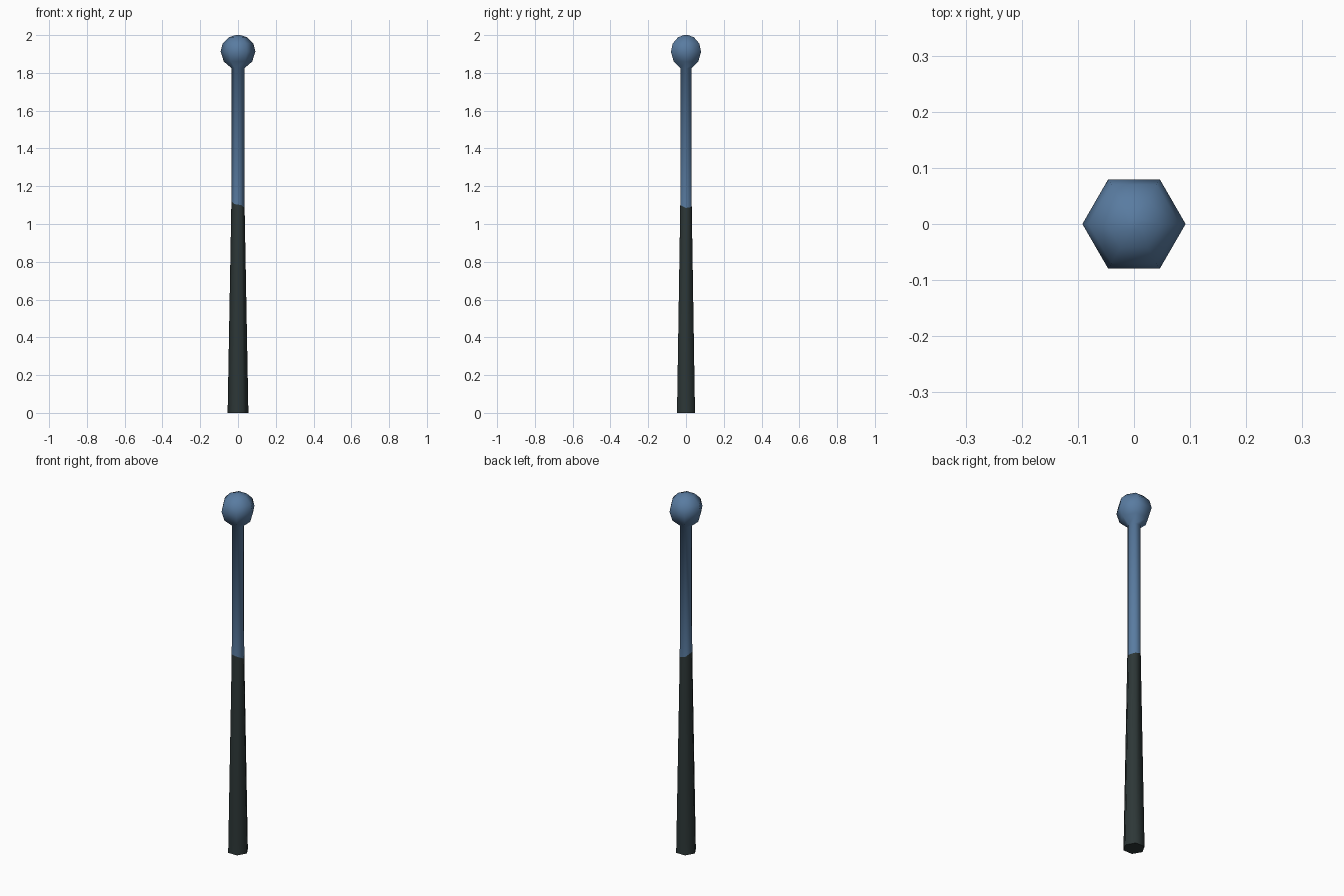
import bpy, bmesh, math

if "Cube" in bpy.data.objects:
    bpy.data.objects.remove(bpy.data.objects["Cube"])

SIDES = 6


def material(name, rgb):
    m = bpy.data.materials.new(name)
    m.diffuse_color = (*rgb, 1)
    m.use_nodes = True
    m.node_tree.nodes["Principled BSDF"].inputs["Base Color"].default_value = m.diffuse_color
    return m


blue = material("steel blue", (0.100, 0.200, 0.355))
dark = material("dark grey green", (0.026, 0.038, 0.038))


def lathe(name, profile, mat, cap_bottom=False, cap_top=False):
    """Spin (radius, height) points; height may be one value per corner."""
    bm = bmesh.new()
    rings = []
    for r, z in profile:
        zs = z if isinstance(z, list) else [z] * SIDES
        rings.append([bm.verts.new((r * math.cos(i * math.tau / SIDES),
                                    r * math.sin(i * math.tau / SIDES), zs[i]))
                      for i in range(SIDES)])
    for a, b in zip(rings, rings[1:]):
        for i in range(SIDES):
            j = (i + 1) % SIDES
            bm.faces.new((a[i], a[j], b[j], b[i]))
    if cap_bottom:
        bm.faces.new(rings[0][::-1])
    if cap_top:
        bm.faces.new(rings[-1])
    bmesh.ops.remove_doubles(bm, verts=bm.verts, dist=1e-5)
    bmesh.ops.recalc_face_normals(bm, faces=bm.faces)
    me = bpy.data.meshes.new(name)
    bm.to_mesh(me)
    bm.free()
    me.materials.append(mat)
    ob = bpy.data.objects.new(name, me)
    bpy.context.collection.objects.link(ob)
    for o in bpy.context.selected_objects:
        o.select_set(False)
    ob.select_set(True)
    bpy.context.view_layer.objects.active = ob
    bpy.ops.object.shade_smooth_by_angle(angle=math.radians(65))
    return ob


# Uneven line where the grip wrap ends, one height per corner
wrap_edge = [1.085, 1.09, 1.10, 1.12, 1.105, 1.10]

# Tapered dark lower handle
lathe("lower_handle", [(0.055, 0), (0.035, wrap_edge)], dark, cap_bottom=True)

# Upper shaft flowing into the faceted ball knob
lathe("upper_shaft_and_knob",
      [(0.035, wrap_edge), (0.034, 1.825), (0.075, 1.86), (0.092, 1.912),
       (0.081, 1.956), (0.048, 1.989), (0.012, 2.0)], blue, cap_top=True)
